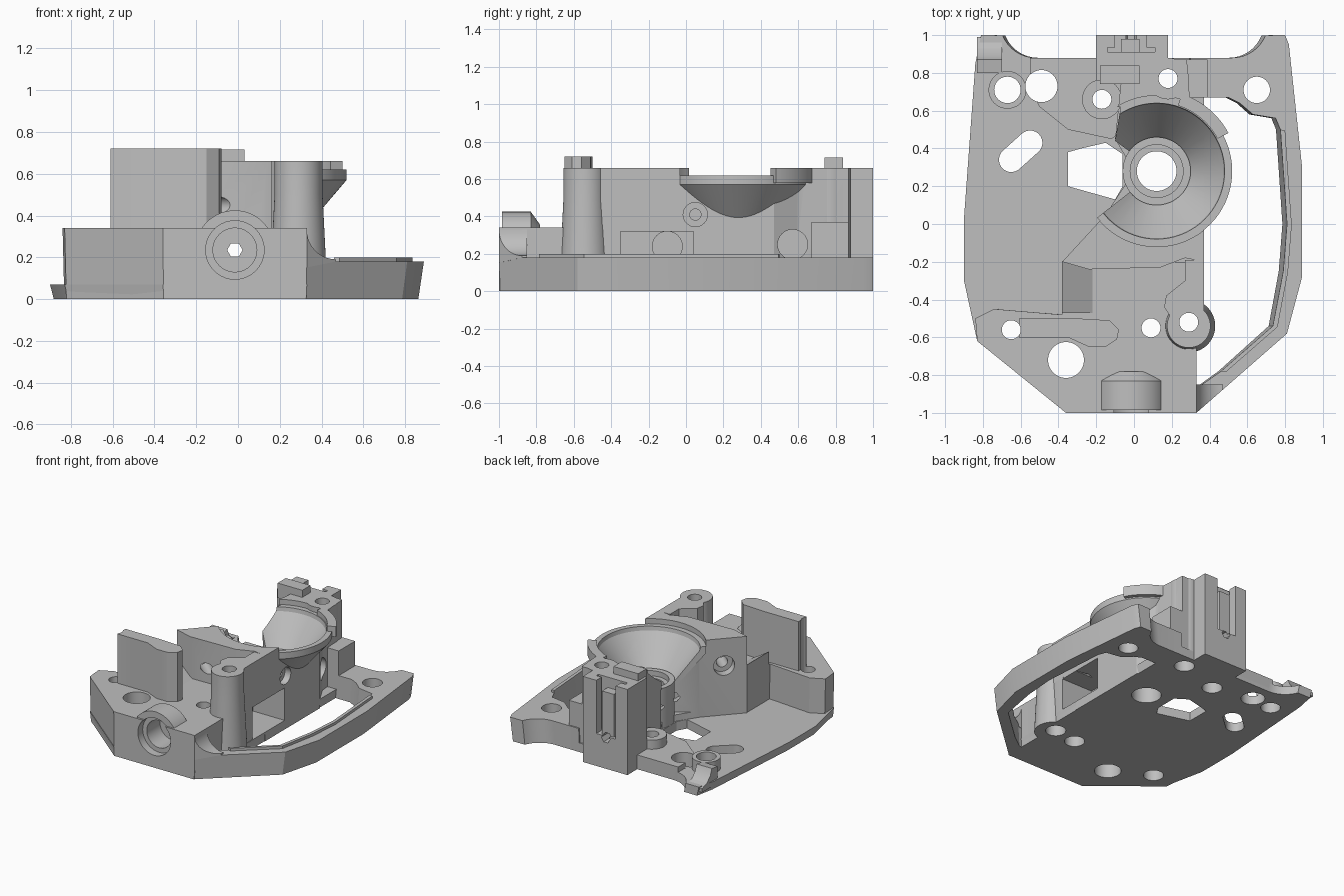
import bpy, bmesh
from math import sin, cos, pi, radians
from mathutils import Matrix

if "Cube" in bpy.data.objects:
    bpy.data.objects.remove(bpy.data.objects["Cube"])

grey = bpy.data.materials.new("plain grey")
grey.use_nodes = True
grey.diffuse_color = (.52, .52, .52, 1)
grey.node_tree.nodes["Principled BSDF"].inputs["Base Color"].default_value = grey.diffuse_color
parts = []


def finish(name, bm, cutter, turn):
    if turn:
        bm.transform(turn)
    bmesh.ops.recalc_face_normals(bm, faces=bm.faces)
    mesh = bpy.data.meshes.new(name)
    bm.to_mesh(mesh)
    bm.free()
    mesh.materials.append(grey)
    obj = bpy.data.objects.new(name, mesh)
    bpy.context.collection.objects.link(obj)
    if cutter:
        obj.hide_render = True
    else:
        parts.append(obj)
    return obj


def prism(name, outline, low, high, cutter=False, draft=1, turn=None):
    """Extrude an outline upwards; draft narrows the foot in x."""
    bm = bmesh.new()
    foot = [bm.verts.new((x * draft, y, low)) for x, y in outline]
    top = [bm.verts.new((x, y, high)) for x, y in outline]
    bm.faces.new(foot)
    bm.faces.new(top)
    for i in range(len(foot)):
        j = (i + 1) % len(foot)
        bm.faces.new((foot[i], foot[j], top[j], top[i]))
    return finish(name, bm, cutter, turn)


def box(name, x, y, z, cutter=False):
    return prism(name, [(x[0], y[0]), (x[1], y[0]), (x[1], y[1]), (x[0], y[1])], *z, cutter)


def arc(centre, radius, start=0, end=360, steps=40):
    full = end - start == 360
    angles = [radians(start + (end - start) * i / steps) for i in range(steps if full else steps + 1)]
    return [(centre[0] + radius * cos(a), centre[1] + radius * sin(a)) for a in angles]


# local z goes to world x, world y, or squarely through the slanted wall
ALONG_X = Matrix(((0, 0, 1, 0), (1, 0, 0, 0), (0, 1, 0, 0), (0, 0, 0, 1)))
ALONG_Y = Matrix(((1, 0, 0, 0), (0, 0, 1, 0), (0, 1, 0, 0), (0, 0, 0, 1)))
SLANTED = Matrix.Rotation(radians(-42), 4, "Z") @ ALONG_X


def rod(name, centre, radius, low, high, cutter=False, turn=None, steps=40):
    return prism(name, arc(centre, radius, steps=steps), low, high, cutter, turn=turn)


def lathe(name, profile, centre, ring, cutter=False, turn=None, steps=72):
    """Turn a profile round an axis; ring closes it, otherwise it is capped."""
    bm = bmesh.new()
    rows = [[bm.verts.new((x, y, z)) for x, y in arc(centre, r, steps=steps)] for r, z in profile]
    pairs = list(zip(rows, rows[1:]))
    if ring:
        pairs.append((rows[-1], rows[0]))
    else:
        bm.faces.new(rows[0])
        bm.faces.new(rows[-1])
    for a, b in pairs:
        for i in range(steps):
            j = (i + 1) % steps
            bm.faces.new((a[i], a[j], b[j], b[i]))
    return finish(name, bm, cutter, turn)


def bounds(obj):
    pts = [v.co for v in obj.data.vertices]
    return [(min(p[k] for p in pts), max(p[k] for p in pts)) for k in range(3)]


def cut(*cutters):
    """Cut every part built so far that the cutters reach."""
    for tool in cutters:
        for obj in parts:
            reach = zip(bounds(obj), bounds(tool))
            if any(a[1] < b[0] or b[1] < a[0] for a, b in reach):
                continue
            mod = obj.modifiers.new("cut", "BOOLEAN")
            mod.operation, mod.solver, mod.object = "DIFFERENCE", "EXACT", tool
            bpy.context.view_layer.update()
            graph = bpy.context.evaluated_depsgraph_get()
            mesh = bpy.data.meshes.new_from_object(obj.evaluated_get(graph))
            obj.modifiers.clear()
            if len(mesh.polygons):
                obj.data = mesh
        bpy.data.objects.remove(tool)


# scooped corner between front block and arm, trimmed to the slanted front
prism("corner_scoop", [(.32, .15), (.47, .18)] + arc((.47, .33), .14, 270, 180, 10) + [(.32, .33)],
      -1, -.85, turn=ALONG_Y)
cut(prism("trim", [(.33, -1), (.81, -.58), (.81, -1.1), (.3, -1.1), (.3, -1)], 0, .5, True))

# base plate and the open arm on the right
foot_curve = arc((-.52, 1.07), .19, 202, 270, 8)
prism("base_plate", [(-.81, 1)] + foot_curve + [(.37, .88), (.37, -.44), (.33, -.66), (.33, -1),
      (-.36, -1), (-.83, -.62), (-.9, -.3), (-.9, .03), (-.84, .85)], 0, .07, draft=.98)
inner = [(.775, .5), (.81, 0), (.79, -.25), (.735, -.54), (.46, -.78)]
prism("side_arm", [(.3, .88)] + arc((.52, 1.07), .19, 270, 338, 8) + [(.8, 1), (.82, .95), (.89, .3),
      (.89, -.28), (.81, -.58), (.33, -1), (.3, -.86), (.36, -.85)] + inner[::-1]
      + [(.75, .56), (.63, .58), (.56, .64), (.5, .67), (.3, .67)], 0, .18, draft=.97)
prism("arm_lip", inner + [(x + .025, y - .005) for x, y in inner[::-1]], .15, .2)

# front block and the round nozzle boss
prism("front_block", [(-.36, -1), (.33, -1), (.33, -.66), (.37, -.44), (.37, -.2), (-.38, -.2),
      (-.38, -.48), (-.74, -.45), (-.84, -.5), (-.83, -.62)], 0, .34, draft=.99)
nozzle = (-.015, .235)
lathe("nozzle_boss", [(.19, -.985), (.19, -.83), (.12, -.78)], nozzle, False, turn=ALONG_Y)

# upright wall and post on the front block
prism("tall_wall", [(-.61, -.6), (-.35, -.6), (-.24, -.65), (-.15, -.65), (-.09, -.61), (-.08, -.56),
      (-.13, -.51), (-.3, -.5), (-.61, -.5)], .3, .72)
lathe("post", [(.14, 0), (.115, .5), (.115, .66)], (.29, -.54), False)
prism("post_link", [(.27, -.19), (.27, -.3), (.17, -.38), (.16, -.44), (.2, -.5), (.2, -.56), (.37, -.56),
      (.37, -.19)], .33, .66)
prism("ramp", [(-.38, .3), (-.22, .3), (-.22, .34), (-.38, .44)], -.47, -.2, turn=ALONG_Y)

# central body
prism("central_body", [(-.38, -.2), (-.24, -.24), (.14, -.23), (.27, -.18), (.37, -.2), (.37, .47), (.3, .6),
      (.28, .87), (-.2, .87), (-.2, .76), (-.07, .74), (-.1, .45), (0, .28), (-.15, .05)], 0, .66)

# bowl hollow, bowl shell, open left side, centre tube
bowl = (.12, .28)
cut(lathe("hollow", [(.16, -.1), (.16, .36), (.18, .36), (.355, .59), (.36, .62), (.4, .62), (.4, .8)],
          bowl, False, True))
lathe("bowl", [(.17, .3), (.4, .57), (.4, .62), (.36, .62), (.355, .59), (.18, .36), (.17, .36)], bowl, True)
cut(prism("wedge", [bowl, (-.1, .44), (-.07, .62), (-.4, .62)] + arc(bowl, .6, 180, 218, 4), .12, .9, True))
prism("rim_tab", arc(bowl, .43, 28, 72, 14) + arc(bowl, .365, 72, 28, 14), .58, .66)
lathe("centre_tube", [(.105, 0), (.18, 0), (.18, .38), (.14, .38), (.14, .34), (.105, .34)], bowl, True)

# rear block with its slot, tab and side boss
box("rear_block", (-.2, .18), (.86, 1), (0, .66))
box("rear_tab", (-.18, .03), (.74, .84), (.6, .715))
rod("rear_boss", (.18, .77), .11, 0, .66)
box("side_block", (.2, .39), (.67, .87), (0, .37))
cut(box("slot", (-.1, .065), (.93, 1.1), (.25, .9), True),
    box("slot_wings", (-.14, .11), (.91, .935), (.25, .9), True))
box("slot_tongue", (-.07, .03), (.9, .98), (.2, .58))

# low shelf and bosses on the left rear floor
prism("floor_shelf", [(-.55, .88), (-.55, .72), (-.5, .62), (-.35, .5), (-.12, .45), (-.05, .5), (-.05, .88)],
      .03, .11)
rod("floor_boss", (-.17, .66), .105, .03, .18)
rod("left_boss", (-.67, .71), .1, .03, .16)
prism("left_foot", [(.8, .03), (.8, .16), (.87, .17), (.89, .12), (.93, .08), (.99, .06), (.99, .03)],
      -.83, -.7, turn=ALONG_X)

# upright holes, with wider seats below the narrow ones
for x, y, r in [(-.67, .71, .07), (-.49, .73, .085), (-.17, .66, .05), (.18, .77, .05), (.65, .71, .07),
                (-.65, -.56, .05), (-.36, -.72, .095), (.09, -.55, .05), (.29, -.52, .05)]:
    cut(rod("hole", (x, y), r, -.1, .9, True))
    if r < .06:
        cut(rod("seat", (x, y), .072, -.1, .1, True))
cut(prism("hex_opening", [(-.35, .38), (-.28, .4), (-.15, .43), (-.06, .37), (-.06, .2), (-.1, .13),
                          (-.35, .2)], -.1, .3, True),
    prism("long_hole", arc((-.55, .43), .065, -48, 132, 14) + arc((-.65, .34), .065, 132, 312, 14),
          -.1, .3, True))

# side windows and cross bores
cut(box("window", (.1, .5), (-.35, .04), (.07, .32), True),
    rod("window_bore", (-.1, .24), .08, -.1, .5, True, ALONG_X),
    rod("rear_bore", (.57, .25), .08, .15, .36, True, ALONG_X),
    rod("screw_seat", (.05, .41), .065, .32, .5, True, ALONG_X),
    rod("screw_bore", (.05, .41), .03, .28, .5, True, ALONG_X),
    rod("slant_seat", (-.24, .45), .075, -.4, -.08, True, SLANTED),
    rod("slant_bore", (-.24, .45), .04, -.4, .2, True, SLANTED))

# stepped nozzle bore with a six-sided passage
cut(rod("bore_mouth", nozzle, .14, -1.1, -.94, True, ALONG_Y),
    rod("bore", nozzle, .105, -1.1, -.78, True, ALONG_Y),
    rod("passage", nozzle, .037, -1.1, 1.1, True, ALONG_Y, 6))

# smooth round walls, keep edges sharp
bpy.ops.object.select_all(action="DESELECT")
for obj in parts:
    obj.select_set(True)
bpy.context.view_layer.objects.active = parts[0]
bpy.ops.object.shade_smooth_by_angle(angle=radians(25))
